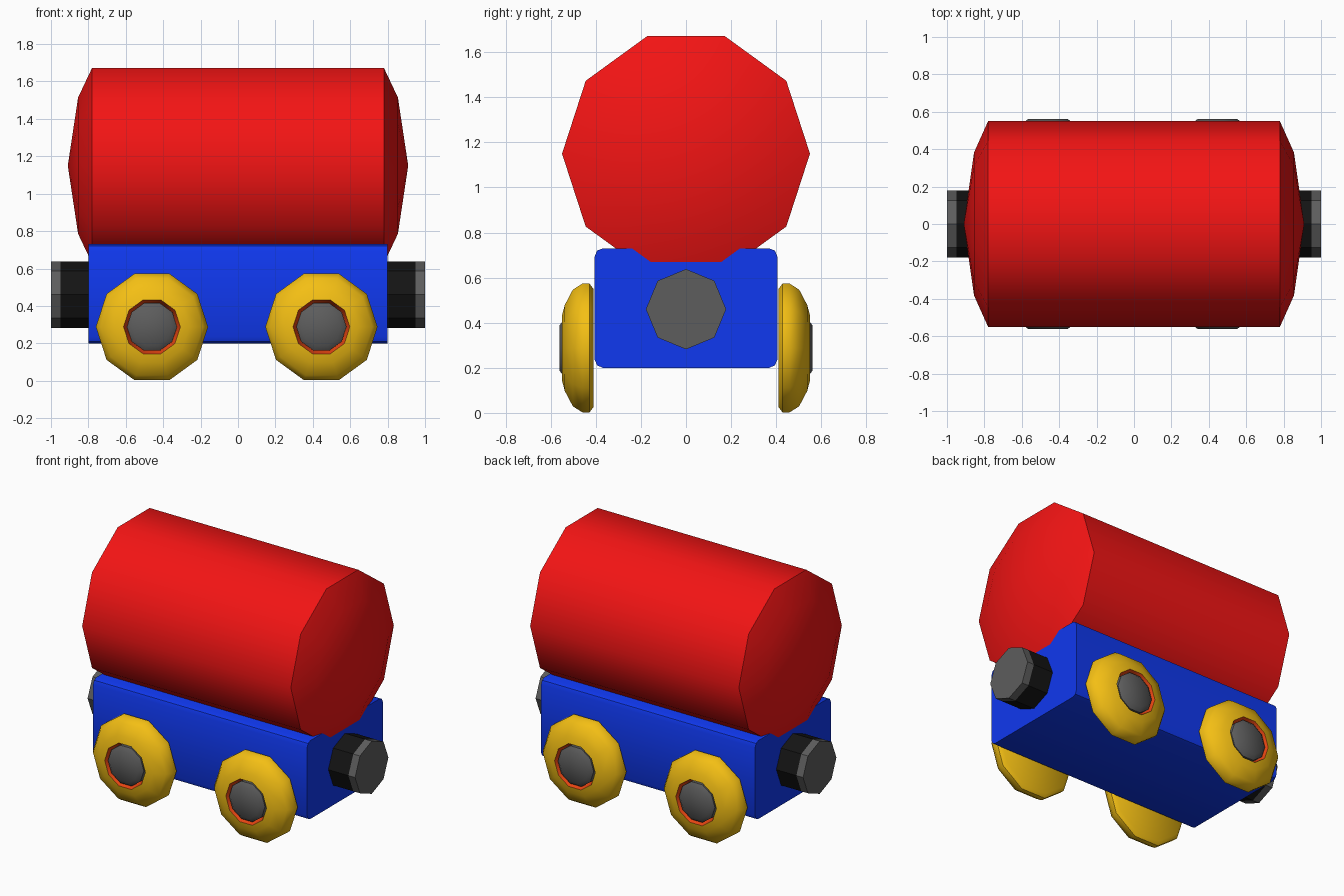
import bpy, bmesh
from math import sin, cos, tau, radians
from mathutils import Vector

if "Cube" in bpy.data.objects:
    bpy.data.objects.remove(bpy.data.objects["Cube"])


def material(name, rgb):
    m = bpy.data.materials.new(name)
    m.diffuse_color = (*rgb, 1)
    m.use_nodes = True
    m.node_tree.nodes["Principled BSDF"].inputs["Base Color"].default_value = m.diffuse_color
    return m


RED = material("red", (0.9, 0.007, 0.007))
BLUE = material("blue", (0.005, 0.04, 0.87))
YELLOW = material("yellow", (0.9, 0.52, 0.007))
ORANGE = material("orange", (0.8, 0.06, 0.006))
BLACK = material("black", (0.007, 0.007, 0.007))
GREY = material("dark grey", (0.11, 0.11, 0.11))


def finish(bm, name, mat, sharp=42):
    bmesh.ops.recalc_face_normals(bm, faces=bm.faces)
    for f in bm.faces:
        f.smooth = True
    for e in bm.edges:
        e.smooth = e.calc_face_angle(0) < radians(sharp)
    mesh = bpy.data.meshes.new(name)
    bm.to_mesh(mesh)
    bm.free()
    mesh.materials.append(mat)
    ob = bpy.data.objects.new(name, mesh)
    bpy.context.collection.objects.link(ob)
    return ob


def lathe(name, profile, sides, centre, axis, mat):
    """Revolve (radius, distance) points around the signed axis through centre."""
    a = Vector(axis)
    u = Vector((0, 1, 0)) if a.x else Vector((1, 0, 0))
    v = Vector((0, 0, 1))
    bm = bmesh.new()
    rings = []
    for r, d in profile:
        base = Vector(centre) + a * d
        if r == 0:
            rings.append([bm.verts.new(base)] * sides)
        else:
            rings.append([bm.verts.new(base + u * (r * cos(tau * i / sides)) + v * (r * sin(tau * i / sides)))
                          for i in range(sides)])
    for p, q in zip(rings, rings[1:]):
        for i in range(sides):
            j = (i + 1) % sides
            bm.faces.new(list(dict.fromkeys((p[i], p[j], q[j], q[i]))))
    return finish(bm, name, mat)


# Tank with shallow domed ends
half = [(0, 0.91), (0.383, 0.855), (0.55, 0.78)]
lathe("tank", half + [(r, -d) for r, d in reversed(half)], 10, (0, 0, 1.15), (1, 0, 0), RED)

# Chassis box, long edges rounded
bm = bmesh.new()
bmesh.ops.create_cube(bm, size=1)
for vert in bm.verts:
    vert.co = (vert.co.x * 1.6, vert.co.y * 0.81, vert.co.z * 0.53 + 0.465)
long_edges = [e for e in bm.edges if abs(e.verts[0].co.x - e.verts[1].co.x) > 1]
bmesh.ops.bevel(bm, geom=long_edges, offset=0.036, segments=2, profile=0.5, affect='EDGES')
finish(bm, "chassis", BLUE)

# Coupling at each end: black stub and grey disc
for sx, end in ((-1, "rear"), (1, "front")):
    lathe(end + "_coupling", [(0, 0.78), (0.178, 0.78), (0.178, 0.95), (0, 0.95)],
          8, (0, 0, 0.46), (sx, 0, 0), BLACK)
    lathe(end + "_coupling_disc", [(0, 0.95), (0.178, 0.95), (0.178, 1.0), (0, 1.0)],
          8, (0, 0, 0.46), (sx, 0, 0), GREY)

# Wheels: rounded tyre, orange recess, grey hub
tyre = [(0, 0.41), (0.275, 0.41), (0.3, 0.428), (0.3, 0.46), (0.272, 0.502),
        (0.2, 0.538), (0.152, 0.55)]
recess = [(0.152, 0.55), (0.134, 0.505)]
hub = [(0.134, 0.505), (0.134, 0.54), (0.105, 0.562), (0, 0.562)]
for sy, side in ((-1, "right"), (1, "left")):
    for x, end in ((-0.46, "rear"), (0.446, "front")):
        spot = f"{end}_{side}_"
        for part, prof, mat in (("wheel", tyre, YELLOW), ("wheel_ring", recess, ORANGE), ("hub", hub, GREY)):
            ob = lathe(spot + part, prof, 10, (x, 0, 0.288), (0, sy, 0), mat)
            # Open ring: face its normals away from the chassis
            if part == "wheel_ring" and ob.data.polygons[0].normal.y * sy < 0:
                ob.data.flip_normals()
